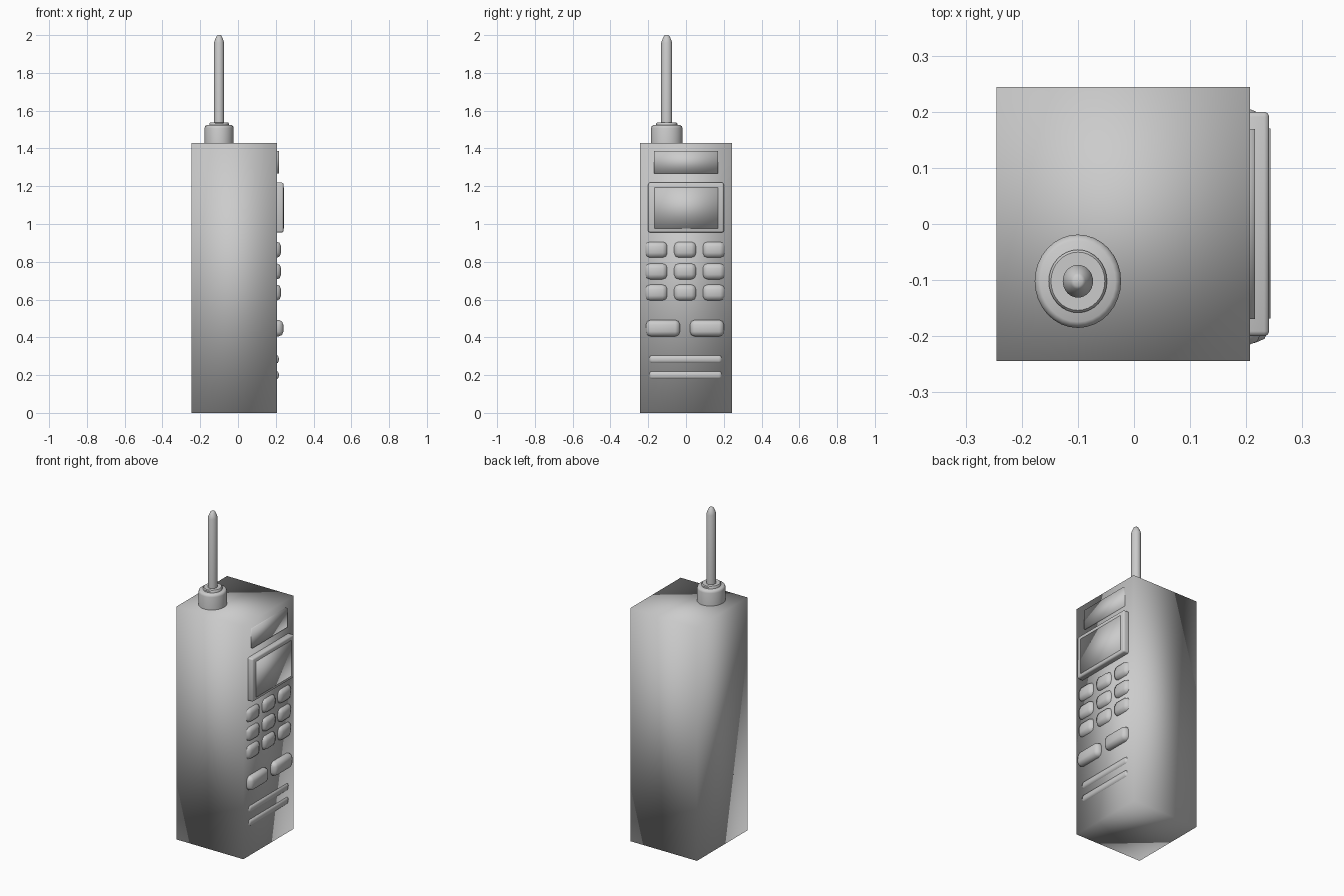
import bpy, bmesh, math
from mathutils import Matrix, Vector

if "Cube" in bpy.data.objects:
    bpy.data.objects.remove(bpy.data.objects["Cube"])

FACE_X = 0.207  # plane of the keypad side


def finish(bm, name):
    mesh = bpy.data.meshes.new(name)
    bm.to_mesh(mesh)
    bm.free()
    obj = bpy.data.objects.new(name, mesh)
    bpy.context.collection.objects.link(obj)
    for p in mesh.polygons:
        p.use_smooth = True
    return obj


def box(name, x, y, z, bevel=0.0, segments=2):
    """Box from (min, max) ranges, with optional rounded edges."""
    bm = bmesh.new()
    size = Vector((x[1] - x[0], y[1] - y[0], z[1] - z[0]))
    centre = Vector((sum(x) / 2, sum(y) / 2, sum(z) / 2))
    bmesh.ops.create_cube(bm, size=1, matrix=Matrix.Translation(centre) @ Matrix.Diagonal(size.to_4d()))
    if bevel:
        bmesh.ops.bevel(bm, geom=bm.edges[:], offset=bevel, segments=segments,
                        profile=0.5, affect='EDGES')
    return finish(bm, name)


def lathe(name, profile, centre, stretch_y=1.08, sides=32):
    """Slightly oval turned part from (radius, z) points."""
    bm = bmesh.new()
    rings = []
    for r, z in profile:
        rings.append([bm.verts.new((centre[0] + r * math.cos(a),
                                    centre[1] + r * stretch_y * math.sin(a), z))
                      for a in (2 * math.pi * i / sides for i in range(sides))])
    for lo, hi in zip(rings, rings[1:]):
        for i in range(sides):
            j = (i + 1) % sides
            bm.faces.new((lo[i], lo[j], hi[j], hi[i]))
    bm.faces.new(rings[0][::-1])
    bm.faces.new(rings[-1])
    obj = finish(bm, name)
    obj.data.set_sharp_from_angle(angle=math.radians(40))
    return obj


# Handset body
box("body", (-0.245, FACE_X), (-0.244, 0.244), (0, 1.43))

# Antenna: base, collar and rod with a tapered tip
spot = (-0.1, -0.102)
lathe("antenna_base", [(0.077, 1.40), (0.077, 1.508), (0.074, 1.518), (0.067, 1.523)], spot)
lathe("antenna_collar", [(0.052, 1.50), (0.052, 1.532), (0.048, 1.537)], spot)
lathe("antenna_rod", [(0.027, 1.50), (0.027, 1.96), (0.022, 1.975), (0.013, 1.996), (0.008, 2.0)], spot)

# Earpiece, display frame and display
box("earpiece", (0.18, 0.216), (-0.169, 0.169), (1.267, 1.386))
box("display_frame", (0.17, 0.241), (-0.2, 0.2), (0.955, 1.219), 0.009)
box("display", (0.20, 0.243), (-0.168, 0.17), (0.975, 1.193))

# Three by three keypad
for row, z in enumerate((0.864, 0.749, 0.637)):
    for col in range(3):
        y = -0.157 + 0.152 * col
        box(f"key_{row + 1}_{col + 1}", (0.14, 0.228), (y - 0.06, y + 0.06),
            (z - 0.044, z + 0.044), 0.027)

# Two large function buttons
for side, y in (("left", -0.122), ("right", 0.111)):
    box(f"function_button_{side}", (0.14, 0.24), (y - 0.09, y + 0.09), (0.405, 0.492), 0.025)

# Two mouthpiece bars
for name, z in (("upper", 0.284), ("lower", 0.2)):
    box(f"mouthpiece_bar_{name}", (0.15, 0.216), (-0.196, 0.191), (z - 0.023, z + 0.023), 0.016)
